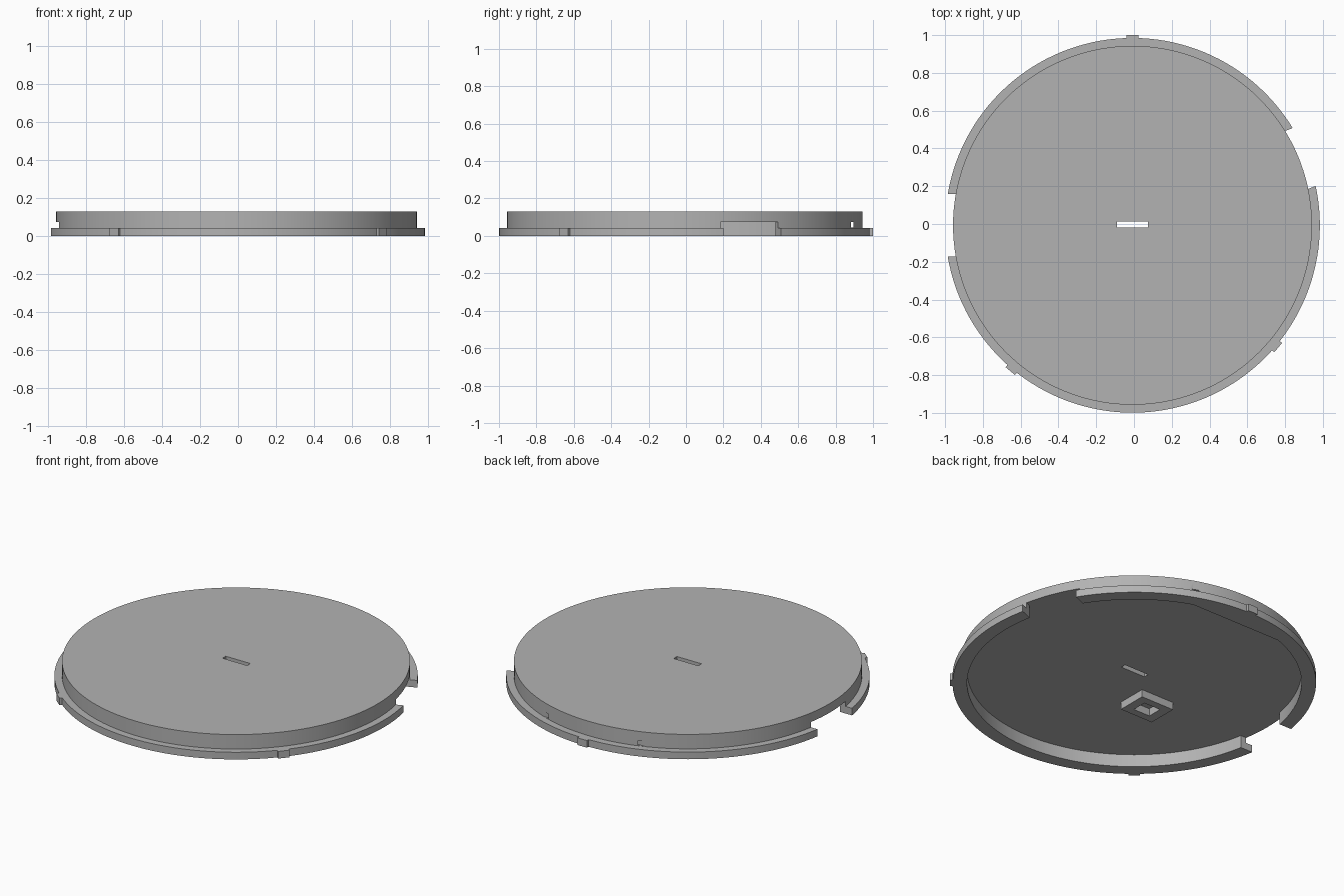
import bpy, bmesh, math
from mathutils import Matrix, Vector

CENTER = Vector((-0.008, -0.007, 0))
TOP, CEILING, FLANGE = 0.13, 0.075, 0.043
R_WALL, R_FLANGE, R_INNER, R_TAB = 0.95, 0.992, 0.913, 1.007

if "Cube" in bpy.data.objects:
    bpy.data.objects.remove(bpy.data.objects["Cube"])

grey = bpy.data.materials.new("plain_grey")
grey.use_nodes = True
grey.diffuse_color = (0.45, 0.45, 0.45, 1)
grey.node_tree.nodes["Principled BSDF"].inputs["Base Color"].default_value = grey.diffuse_color


def make(name, bm):
    bmesh.ops.recalc_face_normals(bm, faces=bm.faces)
    mesh = bpy.data.meshes.new(name)
    bm.to_mesh(mesh)
    bm.free()
    mesh.materials.append(grey)
    obj = bpy.data.objects.new(name, mesh)
    obj.location = CENTER
    bpy.context.collection.objects.link(obj)
    return obj


def box(name, x, y, z, angle=0):
    """Box from (min, max) ranges, turned about the lid axis."""
    bm = bmesh.new()
    bmesh.ops.create_cube(bm, size=1)
    for v in bm.verts:
        v.co = [r[0] if c < 0 else r[1] for c, r in zip(v.co, (x, y, z))]
    bmesh.ops.rotate(bm, verts=bm.verts, matrix=Matrix.Rotation(math.radians(angle), 3, 'Z'))
    return make(name, bm)


def combine(target, tool, operation):
    mod = target.modifiers.new(tool.name, 'BOOLEAN')
    mod.object, mod.operation, mod.solver = tool, operation, 'EXACT'
    bpy.context.view_layer.objects.active = target
    bpy.ops.object.modifier_apply(modifier=mod.name)
    bpy.data.objects.remove(tool)


# Hollow lid with a low outer flange, turned from a profile
profile = [(0, TOP), (R_WALL, TOP), (R_WALL, FLANGE), (R_FLANGE, FLANGE),
           (R_FLANGE, 0), (R_INNER, 0), (R_INNER, CEILING), (0, CEILING)]
bm = bmesh.new()
verts = [bm.verts.new((r, 0, z)) for r, z in profile]
edges = [bm.edges.new(pair) for pair in zip(verts, verts[1:])]
bmesh.ops.spin(bm, geom=verts + edges, axis=(0, 0, 1), cent=(0, 0, 0),
               angle=math.tau, steps=144, use_merge=False)
bmesh.ops.remove_doubles(bm, verts=bm.verts, dist=1e-4)
bmesh.ops.dissolve_limit(bm, angle_limit=0.001, verts=bm.verts, edges=bm.edges)
lid = make("lid", bm)

# Straight-sided thickening inside the back wall
bm = bmesh.new()
bmesh.ops.create_cone(bm, cap_ends=True, segments=144, radius1=0.93, radius2=0.93, depth=0.09)
bmesh.ops.translate(bm, verts=bm.verts, vec=(0, 0, 0.045))
cut = bmesh.ops.bisect_plane(bm, geom=bm.verts[:] + bm.edges[:] + bm.faces[:],
                             plane_co=(0, 0.862, 0), plane_no=(0, 1, 0), clear_inner=True)
bmesh.ops.holes_fill(bm, edges=[e for e in bm.edges if e.is_boundary])
combine(lid, make("back_thickening", bm), 'UNION')

# Small locating tabs around the flange
for angle in (90, -40, -130):
    combine(lid, box("locating_tab", (0.97, R_TAB), (-0.032, 0.032), (0, FLANGE), angle), 'UNION')

# Two openings through the wall and flange
for angle in (21.7, 180):
    combine(lid, box("wall_opening", (0.8, 1.1), (-0.165, 0.165), (-0.1, CEILING), angle), 'DIFFERENCE')

# Narrow passage across the back wall, and the slot in the top
combine(lid, box("back_passage", (-0.5, 0.5), (0.888, 0.902), (FLANGE + 0.001, CEILING)), 'DIFFERENCE')
combine(lid, box("top_slot", (-0.082, 0.082), (-0.012, 0.019), (0, 0.3)), 'DIFFERENCE')

# Square socket hanging below the ceiling
socket = box("socket", (-0.382, -0.162), (-0.307, -0.127), (0.03, CEILING + 0.01))
combine(socket, box("socket_hole", (-0.327, -0.217), (-0.262, -0.172), (-0.1, CEILING)), 'DIFFERENCE')

for obj in (lid, socket):
    bpy.ops.object.select_all(action='DESELECT')
    obj.select_set(True)
    bpy.context.view_layer.objects.active = obj
    bpy.ops.object.shade_smooth_by_angle(angle=math.radians(30))
